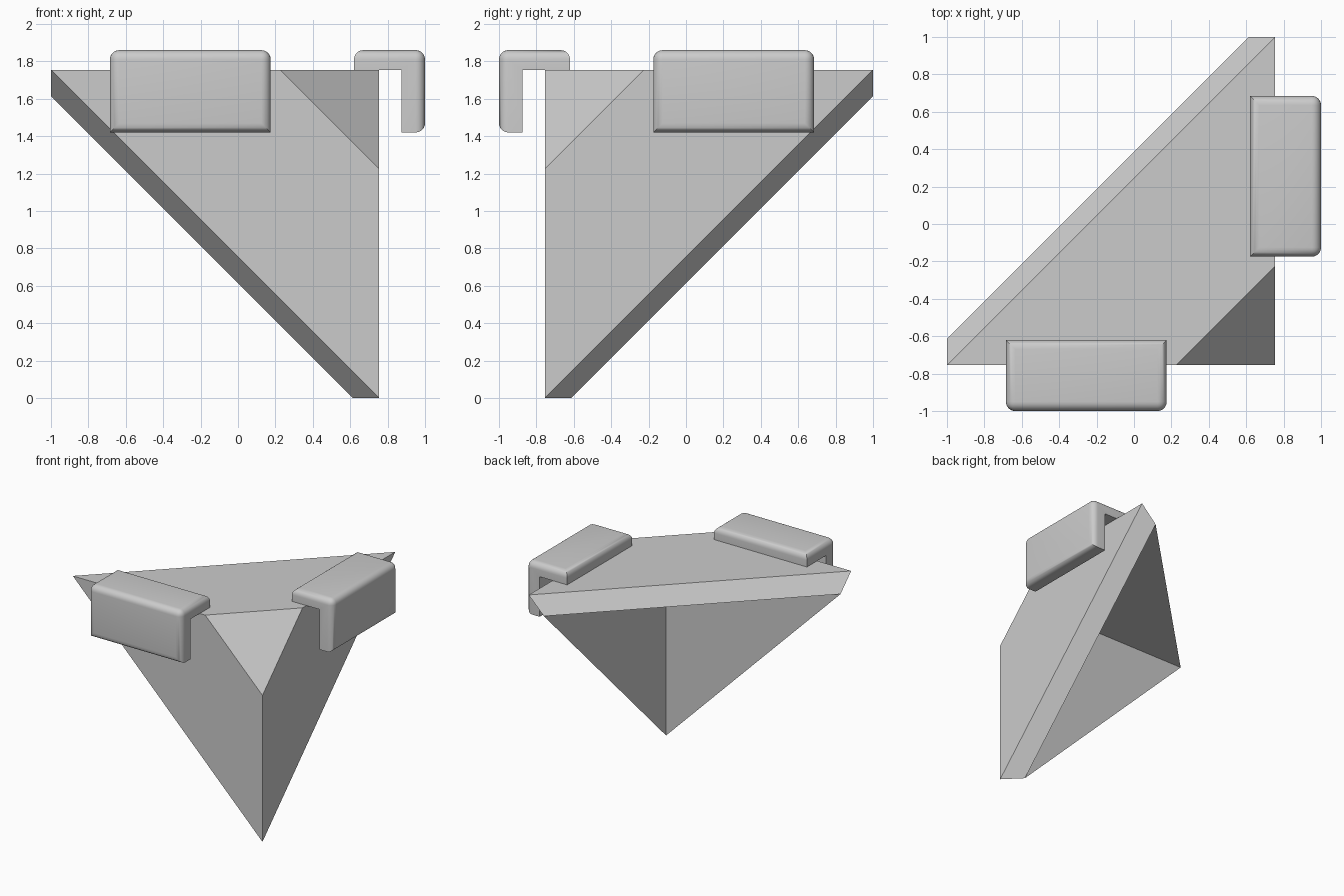
import bpy, bmesh, math
from mathutils import Vector

cube = bpy.data.objects.get("Cube")
if cube:
    bpy.data.objects.remove(cube, do_unlink=True)

grey = bpy.data.materials.new("plain grey")
grey.use_nodes = True
COLOUR = (0.6, 0.6, 0.6, 1)
grey.diffuse_color = COLOUR
grey.node_tree.nodes["Principled BSDF"].inputs["Base Color"].default_value = COLOUR


def make_object(name, bm):
    bmesh.ops.recalc_face_normals(bm, faces=bm.faces)
    mesh = bpy.data.meshes.new(name)
    bm.to_mesh(mesh)
    bm.free()
    mesh.materials.append(grey)
    obj = bpy.data.objects.new(name, mesh)
    bpy.context.collection.objects.link(obj)
    return obj


# Corner shell: three triangular walls meeting at a cut-off corner
CORNER = Vector((0.755, -0.755, 1.755))
AXES = (Vector((-1, 0, 0)), Vector((0, 1, 0)), Vector((0, 0, -1)))
LEG, CUT, WALL = 1.755, 0.53, 0.14


def ring(bm, along, across):
    """One vertex per axis: 'along' on that axis, 'across' on the other two."""
    verts = []
    for axis in AXES:
        others = sum((a for a in AXES if a is not axis), Vector())
        verts.append(bm.verts.new(CORNER + axis * along + others * across))
    return verts


bm = bmesh.new()
outer_tip = ring(bm, LEG, 0)
outer_cut = ring(bm, CUT, 0)
inner_tip = ring(bm, LEG, WALL)
inner_cut = ring(bm, CUT + (math.sqrt(3) - 2) * WALL, WALL)
for i in range(3):
    j = (i + 1) % 3
    for a, b in ((outer_tip, outer_cut), (inner_cut, inner_tip), (inner_tip, outer_tip)):
        bm.faces.new((a[i], a[j], b[j], b[i]))
bm.faces.new(outer_cut)
bm.faces.new(inner_cut)
make_object("corner_shell", bm)


# Hooked grips: an L profile with its outer front and top faces rounded over
FRONT, BACK, LEG_BACK = -1.0, -0.62, -0.875
TOP, UNDER, BOTTOM = 1.86, 1.755, 1.42
LEFT, RIGHT = -0.685, 0.175
PROFILE = [(FRONT, BOTTOM), (FRONT, TOP), (BACK, TOP),
           (BACK, UNDER), (LEG_BACK, UNDER), (LEG_BACK, BOTTOM)]


def make_grip(name, place):
    bm = bmesh.new()
    face = bm.faces.new([bm.verts.new((LEFT, y, z)) for y, z in PROFILE])
    extruded = bmesh.ops.extrude_face_region(bm, geom=[face])["geom"]
    moved = [g for g in extruded if isinstance(g, bmesh.types.BMVert)]
    bmesh.ops.translate(bm, verts=moved, vec=(RIGHT - LEFT, 0, 0))
    bmesh.ops.recalc_face_normals(bm, faces=bm.faces)
    # round every edge around the front and top faces
    rounded = set()
    for f in bm.faces:
        if all(abs(v.co.y - FRONT) < 1e-4 for v in f.verts) or \
           all(abs(v.co.z - TOP) < 1e-4 for v in f.verts):
            rounded.update(f.edges)
    bmesh.ops.bevel(bm, geom=list(rounded), offset=0.05, segments=6,
                    profile=0.5, affect='EDGES', clamp_overlap=True)
    for v in bm.verts:
        v.co = place(v.co)
    obj = make_object(name, bm)
    bpy.ops.object.select_all(action='DESELECT')
    obj.select_set(True)
    bpy.context.view_layer.objects.active = obj
    bpy.ops.object.shade_smooth_by_angle(angle=math.radians(35))


make_grip("front_grip", lambda p: p.copy())
make_grip("side_grip", lambda p: Vector((-p.y, -p.x, p.z)))
